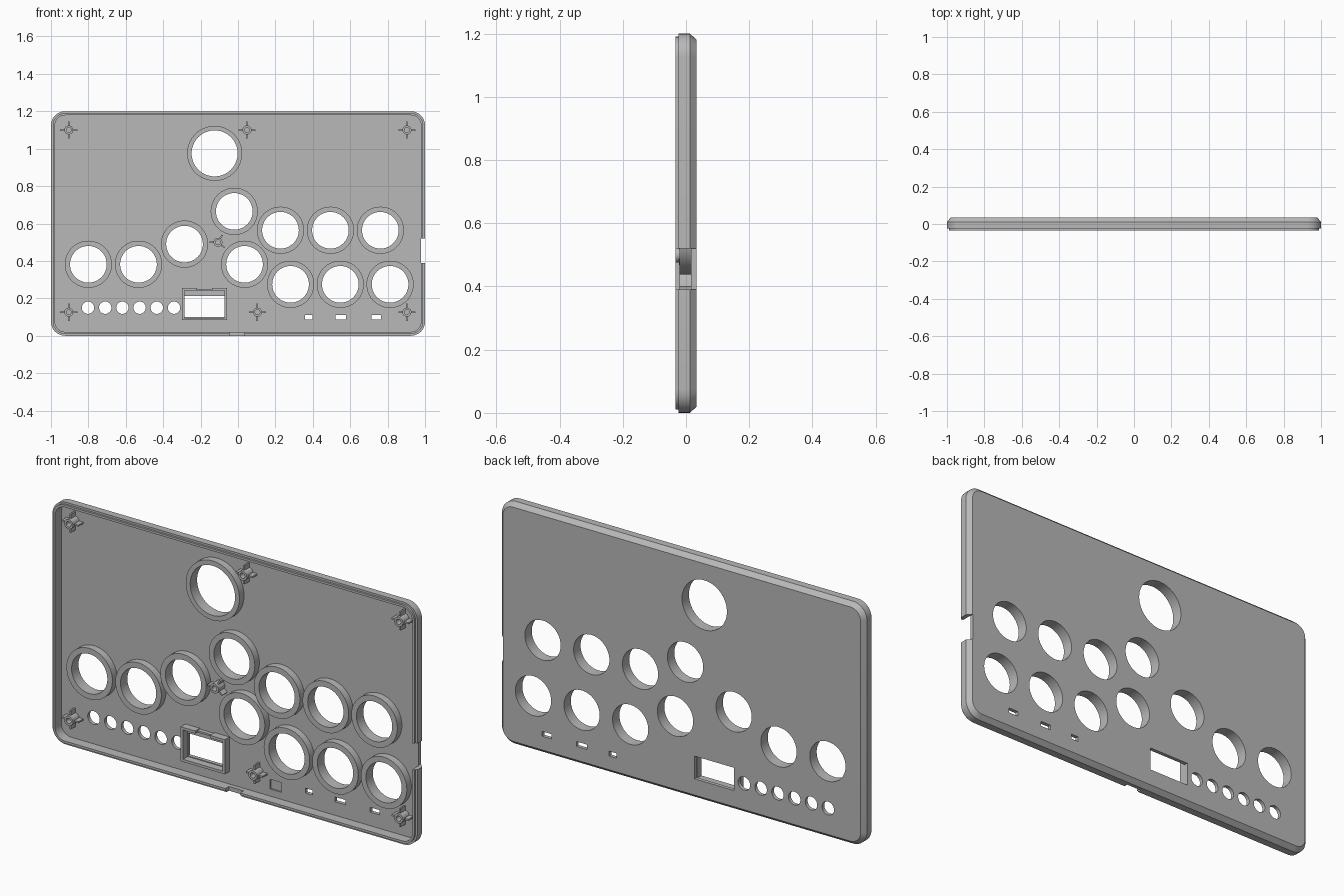
import bpy, bmesh
from math import cos, sin, pi, radians
from mathutils import Matrix, Vector

if "Cube" in bpy.data.objects:
    bpy.data.objects.remove(bpy.data.objects["Cube"])

# Single plastic colour
grey = bpy.data.materials.new("grey_plastic")
grey.use_nodes = True
grey.diffuse_color = (0.48, 0.48, 0.48, 1)
grey.node_tree.nodes["Principled BSDF"].inputs["Base Color"].default_value = (0.48, 0.48, 0.48, 1)

BACK, FLOOR, RING_TOP, RIM = 0.034, 0.016, -0.02, -0.034
MID_Z = 0.6


def circle(x, z, r, n=64):
    return [(x + r * cos(2 * pi * i / n), z + r * sin(2 * pi * i / n)) for i in range(n)]


def rounded_rect(inset, radius=0.075, steps=8):
    r = radius - inset
    cx, cz = 1 - radius, MID_Z - radius
    pts = []
    for k, (sx, sz) in enumerate([(1, 1), (-1, 1), (-1, -1), (1, -1)]):
        for i in range(steps + 1):
            a = (k + i / steps) * pi / 2
            pts.append((sx * cx + r * cos(a), MID_Z + sz * cz + r * sin(a)))
    return pts


def loft(bm, sections, closed=False):
    """Bridge (outline, y) sections; cap the ends unless closed into a tube."""
    rings = [[bm.verts.new((x, y, z)) for x, z in pts] for pts, y in sections]
    pairs = list(zip(rings, rings[1:]))
    if closed:
        pairs.append((rings[-1], rings[0]))
    else:
        bm.faces.new(rings[0])
        bm.faces.new(rings[-1])
    for a, b in pairs:
        for i in range(len(a)):
            j = (i + 1) % len(a)
            bm.faces.new((a[i], a[j], b[j], b[i]))


def box(bm, x0, x1, z0, z1, y0, y1):
    loft(bm, [([(x0, z0), (x1, z0), (x1, z1), (x0, z1)], y) for y in (y0, y1)])


def tube(bm, x, z, outer, inner, y0, y1, n=64):
    o, i = circle(x, z, outer, n), circle(x, z, inner, n)
    loft(bm, [(o, y0), (o, y1), (i, y1), (i, y0)], closed=True)


def finish_mesh(mesh):
    mesh.shade_smooth()
    mesh.set_sharp_from_angle(angle=radians(30))


def make(name, bm):
    bmesh.ops.recalc_face_normals(bm, faces=bm.faces)
    mesh = bpy.data.meshes.new(name)
    bm.to_mesh(mesh)
    bm.free()
    mesh.materials.append(grey)
    finish_mesh(mesh)
    ob = bpy.data.objects.new(name, mesh)
    bpy.context.collection.objects.link(ob)
    return ob


# Button positions (x, z) and radii
buttons = [(-0.02, 0.665), (-0.286, 0.49), (-0.8, 0.382), (-0.532, 0.382), (0.035, 0.382)]
buttons += [(0.227 + 0.267 * i, 0.564) for i in range(3)]
buttons += [(0.281 + 0.266 * i, 0.275) for i in range(3)]
holes = [(x, z, 0.098, 0.126) for x, z in buttons] + [(-0.125, 0.975, 0.123, 0.147)]

# Shell: chamfered back, side wall, stepped lip and inner floor
bm = bmesh.new()
profile = [(0.02, BACK), (0, 0.012), (0, -0.024), (0.01, -0.024),
           (0.01, RIM), (0.021, RIM), (0.021, FLOOR)]
loft(bm, [(rounded_rect(inset), y) for inset, y in profile])
shell = make("shell", bm)

# Cutter for all openings
bm = bmesh.new()
for x, z, r, _ in holes:
    loft(bm, [(circle(x, z, r), y) for y in (-0.1, 0.1)])
for i in range(6):
    loft(bm, [(circle(-0.802 + 0.092 * i, 0.15, 0.033, 32), y) for y in (-0.1, 0.1)])
box(bm, -0.286, -0.07, 0.1, 0.213, -0.1, 0.1)
for x0, x1 in [(0.358, 0.398), (0.52, 0.577), (0.713, 0.765)]:
    box(bm, x0, x1, 0.088, 0.112, -0.1, 0.1)
box(bm, 0.163, 0.227, 0.056, 0.104, -0.1, 0.024)      # shallow pocket
box(bm, 0.978, 1.1, 0.39, 0.52, -0.1, 0.1)            # side notch
box(bm, -0.045, 0.035, -0.1, 0.03, -0.1, -0.006)      # cable notch
cutter = make("opening_cutter", bm)
cutter.hide_render = True

mod = shell.modifiers.new("openings", "BOOLEAN")
mod.operation = "DIFFERENCE"
mod.solver = "EXACT"
mod.object = cutter
bpy.context.view_layer.update()
graph = bpy.context.evaluated_depsgraph_get()
cut_mesh = bpy.data.meshes.new_from_object(shell.evaluated_get(graph))
shell.modifiers.clear()
shell.data = cut_mesh
finish_mesh(cut_mesh)
bpy.data.objects.remove(cutter)

# Raised collars around the button holes
for i, (x, z, r, outer) in enumerate(holes):
    bm = bmesh.new()
    tube(bm, x, z, outer, r, FLOOR, RING_TOP)
    make(f"button_collar_{i + 1}", bm)

# Display frame with a gap in its top bar
bm = bmesh.new()
x0, x1, z0, z1, t = -0.3, -0.058, 0.083, 0.254, 0.013
box(bm, x0, x0 + t, z0, z1, FLOOR, RING_TOP)
box(bm, x1 - t, x1, z0, z1, FLOOR, RING_TOP)
box(bm, x0 + t, x1 - t, z0, z0 + t, FLOOR, RING_TOP)
box(bm, x0 + t, -0.22, z1 - t, z1, FLOOR, RING_TOP)
box(bm, -0.14, x1 - t, z1 - t, z1, FLOOR, RING_TOP)
box(bm, -0.22, -0.14, z1 - t, z1 - 0.004, FLOOR, -0.004)
make("display_frame", bm)


# Screw posts with radial fins
def post(name, x, z, angles):
    bm = bmesh.new()
    tube(bm, x, z, 0.024, 0.013, FLOOR, RIM, 32)
    for a in angles:
        start = len(bm.verts)
        box(bm, 0.02, 0.046, -0.004, 0.004, FLOOR, -0.022)
        bm.verts.ensure_lookup_table()
        turn = Matrix.Translation(Vector((x, 0, z))) @ Matrix.Rotation(-radians(a), 4, "Y")
        bmesh.ops.transform(bm, matrix=turn, verts=bm.verts[start:])
    make(name, bm)


posts = [(-0.905, 1.1), (0.048, 1.1), (0.903, 1.1), (-0.905, 0.126), (0.104, 0.126), (0.903, 0.126)]
for i, (x, z) in enumerate(posts):
    post(f"screw_post_{i + 1}", x, z, (0, 90, 180, 270))
post("centre_screw_post", -0.107, 0.5, (180, 60, -40))
